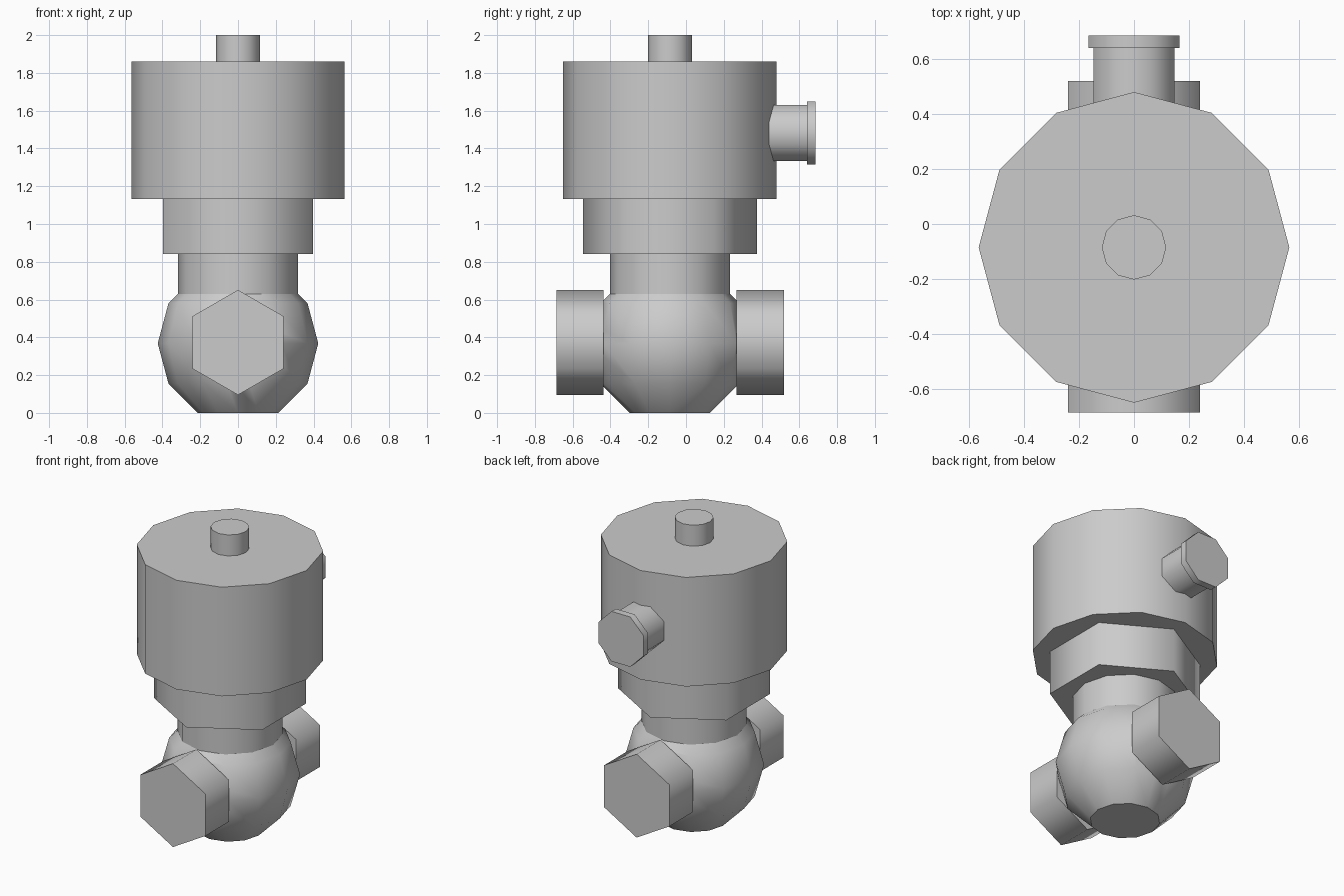
import bpy, bmesh, math
from mathutils import Matrix, Vector

if "Cube" in bpy.data.objects:
    bpy.data.objects.remove(bpy.data.objects["Cube"], do_unlink=True)

AXIS_Y = -0.085      # common vertical axis of the body
BALL_Z = 0.37

grey = bpy.data.materials.new("plain_grey")
grey.use_nodes = True
colour = (0.6, 0.6, 0.6, 1)
grey.diffuse_color = colour
grey.node_tree.nodes["Principled BSDF"].inputs["Base Color"].default_value = colour


def finish(bm, name, smooth_angle):
    bmesh.ops.recalc_face_normals(bm, faces=bm.faces[:])
    mesh = bpy.data.meshes.new(name)
    bm.to_mesh(mesh)
    bm.free()
    mesh.materials.append(grey)
    obj = bpy.data.objects.new(name, mesh)
    bpy.context.collection.objects.link(obj)
    bpy.ops.object.select_all(action="DESELECT")
    obj.select_set(True)
    bpy.context.view_layer.objects.active = obj
    bpy.ops.object.shade_smooth_by_angle(angle=math.radians(smooth_angle))
    return obj


def lathe(bm, rings, sides, turn=0.0):
    """Stack of polygon rings (radius, height) around z, capped at both ends."""
    loops = []
    for r, h in rings:
        angles = [turn + math.tau * i / sides for i in range(sides)]
        loops.append([bm.verts.new((r * math.cos(a), r * math.sin(a), h)) for a in angles])
    for low, high in zip(loops, loops[1:]):
        for i in range(sides):
            j = (i + 1) % sides
            bm.faces.new((low[i], low[j], high[j], high[i]))
    bm.faces.new(loops[0][::-1])
    bm.faces.new(loops[-1])


def upright(name, radius, z0, z1, sides):
    bm = bmesh.new()
    lathe(bm, [(radius, z0), (radius, z1)], sides, math.pi / 2)
    bmesh.ops.translate(bm, verts=bm.verts[:], vec=(0, AXIS_Y, 0))
    return finish(bm, name, 65)


def along_y(name, rings, z, sides, turn):
    bm = bmesh.new()
    lathe(bm, rings, sides, turn)
    turn_to_y = Matrix.Rotation(-math.pi / 2, 4, "X")
    bmesh.ops.transform(bm, verts=bm.verts[:], matrix=Matrix.Translation((0, 0, z)) @ turn_to_y)
    return finish(bm, name, 65)


# Stacked housing
upright("top_stem", 0.117, 1.84, 2.0, 12)
upright("main_housing", 0.565, 1.133, 1.86, 12)
upright("hex_collar", 0.46, 0.84, 1.134, 6)
upright("neck", 0.318, 0.55, 0.842, 12)

# Ball body with flat ends below, at the front and at the back
bm = bmesh.new()
R = 0.425
steps = [math.radians(a) for a in range(-60, 61, 30)]
lathe(bm, [(R * math.cos(a), R * math.sin(a)) for a in steps], 12)
bmesh.ops.translate(bm, verts=bm.verts[:], vec=(0, AXIS_Y, BALL_Z - 0.002))
for side in (-1, 1):
    cut = bmesh.ops.bisect_plane(
        bm, geom=bm.verts[:] + bm.edges[:] + bm.faces[:],
        plane_co=Vector((0, AXIS_Y + side * 0.352, 0)),
        plane_no=Vector((0, side, 0)), clear_outer=True)
    rim = [e for e in cut["geom_cut"] if isinstance(e, bmesh.types.BMEdge)]
    bmesh.ops.holes_fill(bm, edges=rim, sides=0)
finish(bm, "ball_body", 32)

# Hexagonal pipe ends
for name, y0, y1 in (("front_pipe_end", -0.685, -0.438), ("back_pipe_end", 0.268, 0.52)):
    along_y(name, [(0.278, y0), (0.278, y1)], 0.373, 6, math.pi / 2)

# Side port with its flange
along_y("back_port", [(0.16, 0.36), (0.16, 0.642)], 1.481, 8, math.pi / 8)
along_y("port_flange", [(0.18, 0.64), (0.18, 0.686)], 1.481, 8, math.pi / 8)
